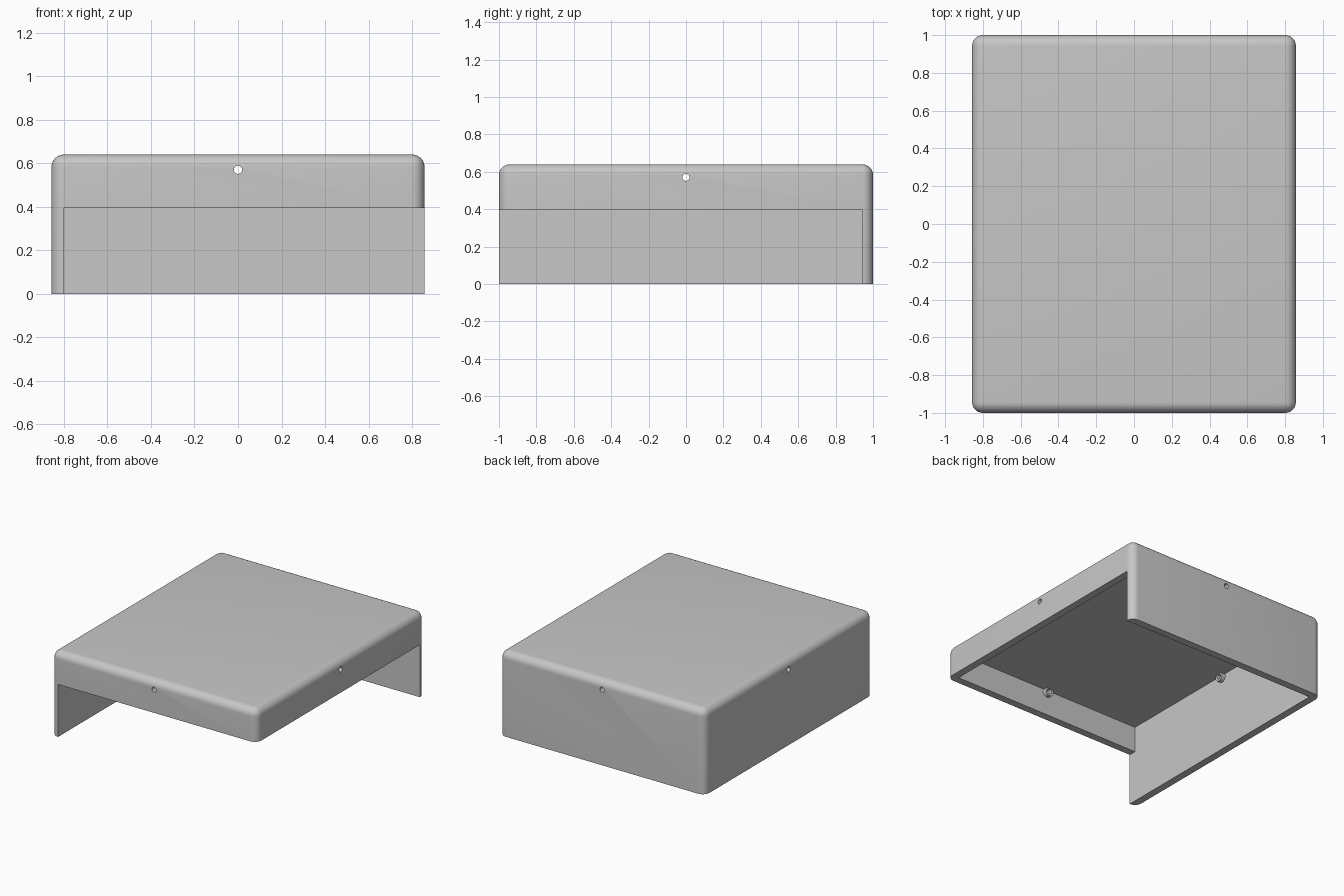
import bpy, bmesh, math
from mathutils import Matrix, Vector

if "Cube" in bpy.data.objects:
    bpy.data.objects.remove(bpy.data.objects["Cube"], do_unlink=True)

W, D, H = 0.857, 1.0, 0.64        # half width, half depth, height
WALL, CEILING, LIP = 0.057, 0.59, 0.395
HOLE_Z, HOLE_R = 0.57, 0.019
IN_X, IN_Y = W - WALL, D - WALL

grey = bpy.data.materials.new("Plain grey")
grey.use_nodes = True
colour = (0.57, 0.57, 0.57, 1)
grey.diffuse_color = colour
grey.node_tree.nodes["Principled BSDF"].inputs["Base Color"].default_value = colour


def make_object(name, bm):
    bmesh.ops.recalc_face_normals(bm, faces=bm.faces)
    mesh = bpy.data.meshes.new(name)
    bm.to_mesh(mesh)
    bm.free()
    mesh.materials.append(grey)
    obj = bpy.data.objects.new(name, mesh)
    bpy.context.collection.objects.link(obj)
    return obj


def box(name, low, high, rounding=0):
    bm = bmesh.new()
    bmesh.ops.create_cube(bm, size=1)
    for v in bm.verts:
        v.co = Vector([h if c > 0 else l for c, l, h in zip(v.co, low, high)])
    if rounding:
        edges = [e for e in bm.edges if max(v.co.z for v in e.verts) > low[2]]
        bmesh.ops.bevel(bm, geom=edges, offset=rounding, segments=8,
                        profile=0.5, affect='EDGES')
    return make_object(name, bm)


def rod(name, angle, start, end, radius):
    """Horizontal cylinder pointing outward at the given angle."""
    bm = bmesh.new()
    place = (Matrix.Translation((0, 0, HOLE_Z)) @ Matrix.Rotation(angle, 4, 'Z')
             @ Matrix.Translation(((start + end) / 2, 0, 0))
             @ Matrix.Rotation(math.pi / 2, 4, 'Y'))
    bmesh.ops.create_cone(bm, cap_ends=True, segments=24, radius1=radius,
                          radius2=radius, depth=end - start, matrix=place)
    return make_object(name, bm)


def combine(target, tool, operation):
    mod = target.modifiers.new(tool.name, 'BOOLEAN')
    mod.operation, mod.solver, mod.object = operation, 'EXACT', tool
    tool.hide_render = True
    bpy.context.view_layer.objects.active = target
    bpy.ops.object.modifier_apply(modifier=mod.name)
    bpy.data.objects.remove(tool, do_unlink=True)


# Rounded cover, hollow from below, with two walls cut short
cover = box("cover_shell", (-W, -D, 0), (W, D, H), WALL)
combine(cover, box("cavity", (-IN_X, -IN_Y, -0.1), (IN_X, IN_Y, CEILING)), 'DIFFERENCE')
combine(cover, box("low_walls", (-IN_X, -D - 0.1, -0.1), (W + 0.1, IN_Y, LIP)), 'DIFFERENCE')

# Inner collar and screw hole at the middle of each wall
for i in range(4):
    angle = i * math.pi / 2
    inner, outer = (IN_X, W) if i % 2 == 0 else (IN_Y, D)
    combine(cover, rod("collar", angle, inner - 0.03, inner + 0.02, 0.035), 'UNION')
    combine(cover, rod("screw_hole", angle, inner - 0.06, outer + 0.05, HOLE_R), 'DIFFERENCE')

bpy.ops.object.select_all(action='DESELECT')
cover.select_set(True)
bpy.context.view_layer.objects.active = cover
bpy.ops.object.shade_smooth_by_angle(angle=math.radians(30))
